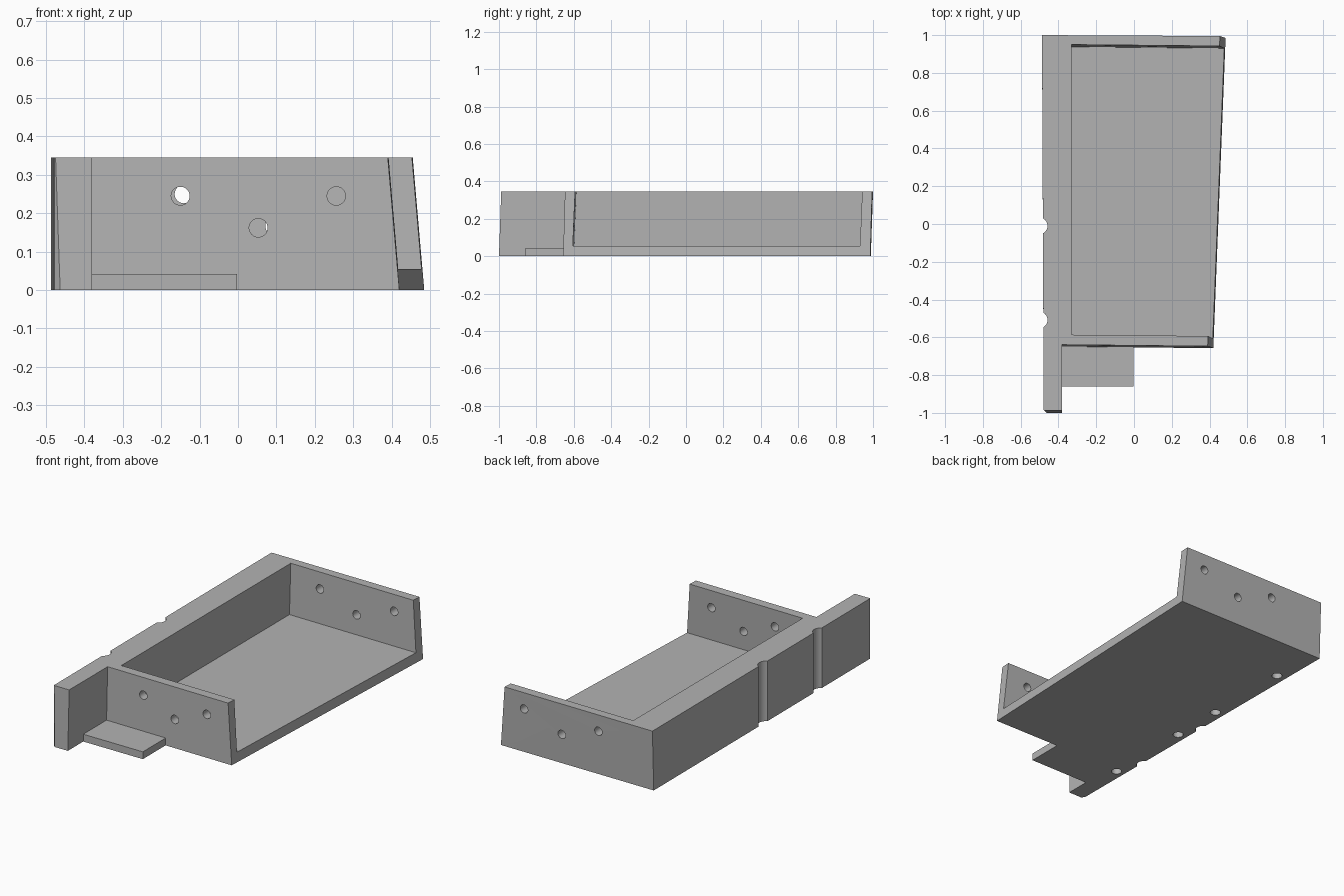
import bpy, bmesh, math
from mathutils import Vector

if "Cube" in bpy.data.objects:
    bpy.data.objects.remove(bpy.data.objects["Cube"])

grey = bpy.data.materials.new("plain grey")
grey.diffuse_color = (0.45, 0.45, 0.45, 1)
grey.use_nodes = True
grey.node_tree.nodes["Principled BSDF"].inputs["Base Color"].default_value = grey.diffuse_color
H = 0.345          # wall height
FLOOR = 0.055      # floor thickness


def prism(name, low, high, z0, z1):
    """Solid between two matching outlines (counter-clockwise)."""
    bm = bmesh.new()
    a = [bm.verts.new((x, y, z0)) for x, y in low]
    b = [bm.verts.new((x, y, z1)) for x, y in high]
    n = len(a)
    bm.faces.new(a[::-1])
    bm.faces.new(b)
    for i in range(n):
        j = (i + 1) % n
        bm.faces.new((a[i], a[j], b[j], b[i]))
    me = bpy.data.meshes.new(name)
    bm.to_mesh(me)
    bm.free()
    ob = bpy.data.objects.new(name, me)
    bpy.context.collection.objects.link(ob)
    me.materials.append(grey)
    return ob


def rod(name, p, q, r):
    """Cylinder from p to q."""
    p, q = Vector(p), Vector(q)
    d = q - p
    bpy.ops.mesh.primitive_cylinder_add(
        vertices=32, radius=r, depth=d.length, location=(p + q) / 2,
        rotation=d.to_track_quat('Z', 'Y').to_euler())
    ob = bpy.context.object
    ob.name = name
    ob.data.materials.append(grey)
    return ob


def combine(body, tool, op):
    """Apply a boolean, then remove the tool."""
    tool.hide_render = True
    m = body.modifiers.new(op, 'BOOLEAN')
    m.operation, m.object, m.solver = op, tool, 'EXACT'
    bpy.context.view_layer.objects.active = body
    bpy.ops.object.modifier_apply(modifier=m.name)
    bpy.data.objects.remove(tool)


# tray block with the long left wall reaching forward
low = [(-0.478, -0.985), (-0.463, -1.0), (-0.38, -1.0), (-0.38, -0.65),
       (0.42, -0.657), (0.485, 0.985), (-0.487, 0.988)]
high = [(-0.478, -0.984), (-0.475, -0.988), (-0.38, -0.988), (-0.38, -0.639),
        (0.39, -0.647), (0.455, 0.995), (-0.487, 1.0)]
tray = prism("tray", low, high, 0, H)

# small ledge in front of the tray
ledge_outline = [(-0.42, -0.86), (-0.002, -0.86), (-0.002, -0.62), (-0.42, -0.62)]
combine(tray, prism("ledge", ledge_outline, ledge_outline, 0, 0.042), 'UNION')

# cavity, open at the top and on the right
cav = [(-0.33, -0.598), (0.7, -0.608), (0.7, 0.928), (-0.33, 0.938)]
cav_top = [(x, y + 0.014) for x, y in cav]
combine(tray, prism("cavity", cav, cav_top, FLOOR, 0.4), 'DIFFERENCE')

# half-round grooves on the outside of the left wall
for y in (-0.01, -0.508):
    combine(tray, rod("groove", (-0.503, y, -0.1), (-0.503, y, 0.5), 0.045), 'DIFFERENCE')

# blind holes under the left wall
for y in (0.695, 0.175, -0.14, -0.66):
    combine(tray, rod("base_hole", (-0.43, y, -0.1), (-0.43, y, 0.25), 0.028), 'DIFFERENCE')

# three holes through each end wall
for x, z in ((-0.15, 0.245), (0.053, 0.162), (0.256, 0.245)):
    combine(tray, rod("front_hole", (x, -0.75, z), (x, -0.5, z), 0.024), 'DIFFERENCE')
for x, z in ((-0.141, 0.25), (0.095, 0.167), (0.333, 0.25)):
    combine(tray, rod("back_hole", (x, 0.85, z), (x, 1.1, z), 0.024), 'DIFFERENCE')

# smooth the round holes, keep the edges crisp
bpy.ops.object.select_all(action='DESELECT')
tray.select_set(True)
bpy.context.view_layer.objects.active = tray
bpy.ops.object.shade_smooth_by_angle(angle=math.radians(15))
